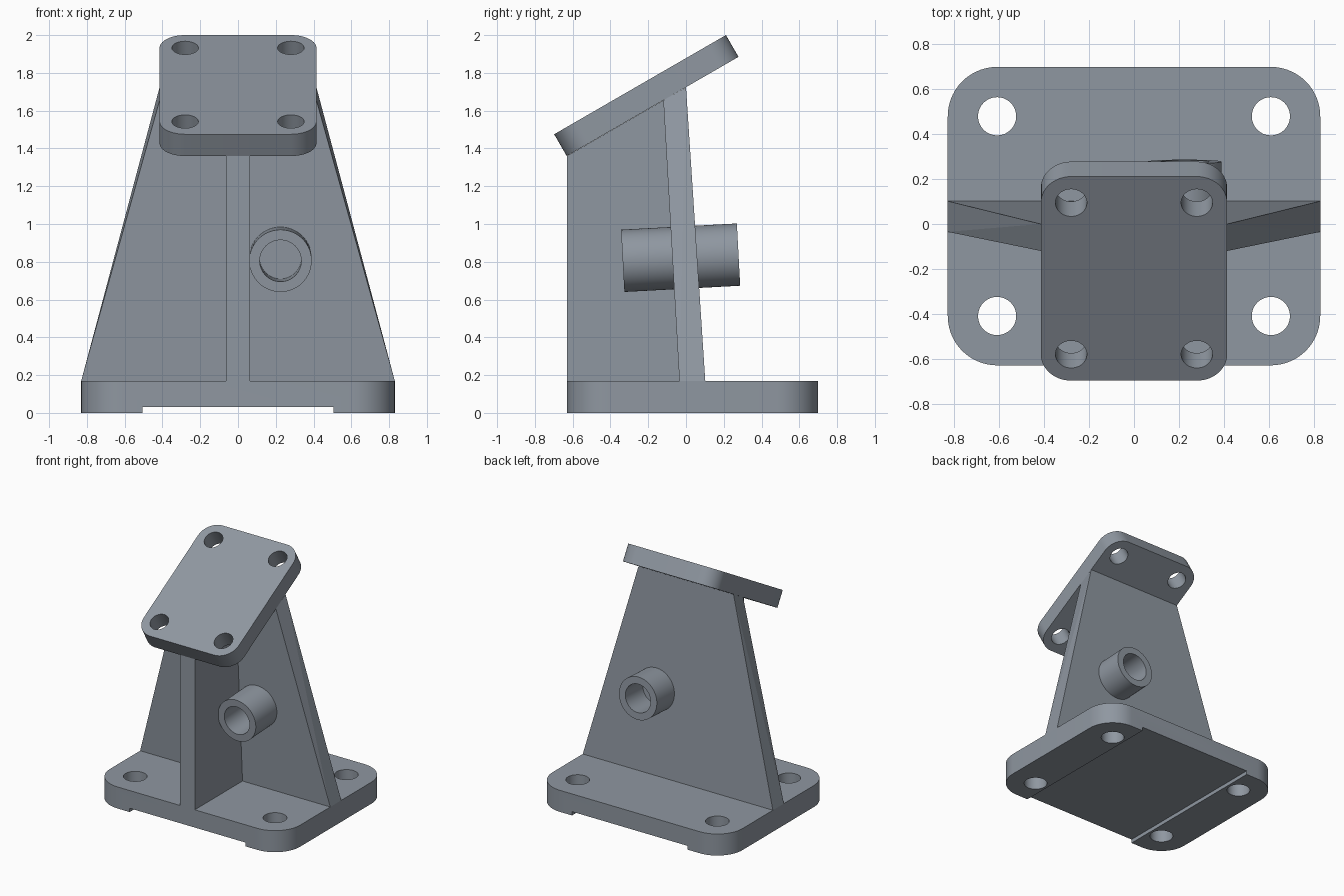
import bpy, bmesh, math
from mathutils import Matrix, Vector

if "Cube" in bpy.data.objects:
    bpy.data.objects.remove(bpy.data.objects["Cube"])

steel = bpy.data.materials.new("grey steel")
steel.diffuse_color = (0.275, 0.31, 0.355, 1)
steel.use_nodes = True
steel.node_tree.nodes["Principled BSDF"].inputs["Base Color"].default_value = steel.diffuse_color


def add_mesh(name, bm, matrix=Matrix()):
    bmesh.ops.transform(bm, matrix=matrix, verts=bm.verts)
    bmesh.ops.recalc_face_normals(bm, faces=bm.faces)
    me = bpy.data.meshes.new(name)
    bm.to_mesh(me)
    bm.free()
    ob = bpy.data.objects.new(name, me)
    bpy.context.collection.objects.link(ob)
    me.materials.append(steel)
    return ob


def prism(name, pts, z0, z1, matrix=Matrix()):
    """Extrude a 2D outline from z0 to z1, then place it with matrix."""
    bm = bmesh.new()
    face = bm.faces.new([bm.verts.new((x, y, z0)) for x, y in pts])
    ext = bmesh.ops.extrude_face_region(bm, geom=[face])
    top = [g for g in ext["geom"] if isinstance(g, bmesh.types.BMVert)]
    bmesh.ops.translate(bm, verts=top, vec=(0, 0, z1 - z0))
    return add_mesh(name, bm, matrix)


def circle(cx, cy, r, n=64):
    return [(cx + r * math.cos(2 * math.pi * i / n),
             cy + r * math.sin(2 * math.pi * i / n)) for i in range(n)]


def rounded_rect(hx, hy, r, n=14):
    pts = []
    for k, (sx, sy) in enumerate([(1, 1), (-1, 1), (-1, -1), (1, -1)]):
        for i in range(n + 1):
            a = math.pi / 2 * (k + i / n)
            pts.append((sx * (hx - r) + r * math.cos(a),
                        sy * (hy - r) + r * math.sin(a)))
    return pts


def cut(ob, cutters):
    bpy.context.view_layer.objects.active = ob
    for c in cutters:
        mod = ob.modifiers.new("cut", 'BOOLEAN')
        mod.operation, mod.solver, mod.object = 'DIFFERENCE', 'EXACT', c
        bpy.ops.object.modifier_apply(modifier=mod.name)
        bpy.data.objects.remove(c)


def smooth(ob):
    bpy.ops.object.select_all(action='DESELECT')
    ob.select_set(True)
    bpy.context.view_layer.objects.active = ob
    bpy.ops.object.shade_smooth_by_angle(angle=math.radians(30))


def plate(name, hx, hy, r, z0, z1, hole_x, hole_y, hole_r, matrix):
    """Rounded plate with a hole near each corner."""
    ob = prism(name, rounded_rect(hx, hy, r), z0, z1, matrix)
    cut(ob, [prism("hole_cutter", circle(sx * hole_x, sy * hole_y, hole_r),
                   z0 - 0.1, z1 + 0.1, matrix)
             for sx in (-1, 1) for sy in (-1, 1)])
    return ob


# base plate with a shallow channel underneath
base = plate("base_plate", 0.83, 0.665, 0.22, 0, 0.17, 0.61, 0.445, 0.085,
             Matrix.Translation((0, 0.035, 0)))
cut(base, [prism("channel_cutter",
                 [(-0.505, -1), (0.505, -1), (0.505, 1), (-0.505, 1)], -0.1, 0.03)])

# tilted mounting plate on top
top = plate("top_plate", 0.415, 0.525, 0.135, -0.0665, 0.0665, 0.28, 0.39, 0.07,
            Matrix.Translation((0, -0.21, 1.68)) @ Matrix.Rotation(math.radians(30), 4, 'X'))

# leaning, tapered back web
bm = bmesh.new()
for s in (-1, 1):
    for x, y, z in [(0.83, -0.035, 0.17), (0.83, 0.102, 0.17),
                    (0.415, 0.0, 1.724), (0.415, -0.12, 1.655)]:
        bm.verts.new((s * x, y, z))
bmesh.ops.convex_hull(bm, input=bm.verts)
bmesh.ops.dissolve_limit(bm, angle_limit=0.002, verts=bm.verts, edges=bm.edges)
add_mesh("back_web", bm)

# centre rib, side profile (y, z) extruded along x
to_yz = Matrix(((0, 0, 1, 0), (1, 0, 0, 0), (0, 1, 0, 0), (0, 0, 0, 1)))
prism("centre_rib", [(-0.63, 0.17), (0.03, 0.17), (-0.06, 1.689), (-0.63, 1.36)],
      -0.064, 0.064, to_yz)

# tubular boss through the web, which closes its bore in the middle
front, back = Vector((0.225, -0.335, 0.805)), Vector((0.225, 0.278, 0.838))
axis = back - front
place = Matrix.Translation(front) @ axis.to_track_quat('Z', 'Y').to_matrix().to_4x4()
boss = prism("boss_tube", circle(0, 0, 0.165), 0, axis.length, place)
cut(boss, [prism("bore_cutter", circle(0, 0, 0.11), -0.1, axis.length + 0.1, place)])

for ob in (base, top, boss):
    smooth(ob)
